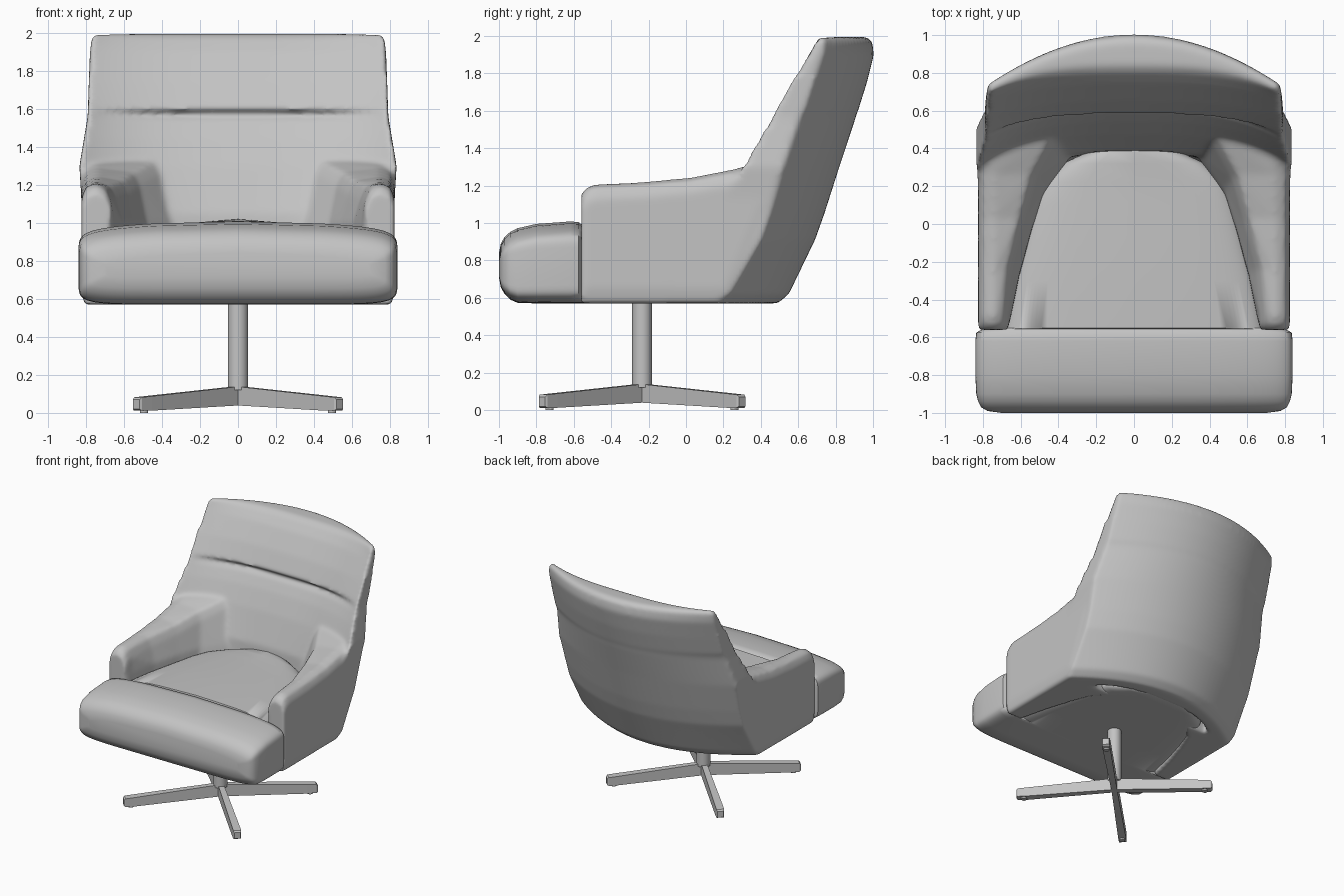
import bpy, bmesh, math
from mathutils import Matrix, Vector

if "Cube" in bpy.data.objects:
    bpy.data.objects.remove(bpy.data.objects["Cube"])

grey = bpy.data.materials.new("light grey")
grey.diffuse_color = (0.55, 0.55, 0.55, 1)
grey.use_nodes = True
grey.node_tree.nodes["Principled BSDF"].inputs["Base Color"].default_value = grey.diffuse_color


def finish(bm, name):
    bmesh.ops.recalc_face_normals(bm, faces=bm.faces)
    mesh = bpy.data.meshes.new(name)
    bm.to_mesh(mesh)
    bm.free()
    mesh.materials.append(grey)
    ob = bpy.data.objects.new(name, mesh)
    bpy.context.collection.objects.link(ob)
    return ob


def loft(bm, rings):
    """Skin a list of equal-length point rings and cap both ends."""
    vs = [[bm.verts.new(p) for p in r] for r in rings]
    n = len(vs[0])
    for a, b in zip(vs, vs[1:]):
        for i in range(n):
            j = (i + 1) % n
            bm.faces.new((a[i], a[j], b[j], b[i]))
    bm.faces.new(vs[0])
    bm.faces.new(vs[-1])


def smooth(ob, angle):
    bpy.ops.object.select_all(action='DESELECT')
    ob.select_set(True)
    bpy.context.view_layer.objects.active = ob
    bpy.ops.object.shade_smooth_by_angle(angle=math.radians(angle))


# Upholstered shell: curved backrest from horizontal slices
# (z, half width, outer y centre, outer y side, inner y centre, inner y side)
back_rows = [
    (0.57, 0.80, 0.49, 0.18, 0.36, -0.10), (0.62, 0.82, 0.55, 0.23, 0.38, -0.10),
    (0.91, 0.82, 0.69, 0.40, 0.38, 0.00), (1.05, 0.82, 0.74, 0.45, 0.39, 0.12),
    (1.30, 0.835, 0.82, 0.52, 0.475, 0.30), (1.45, 0.81, 0.87, 0.57, 0.54, 0.385),
    (1.54, 0.795, 0.90, 0.60, 0.59, 0.44), (1.575, 0.79, 0.91, 0.615, 0.64, 0.46),
    (1.60, 0.79, 0.92, 0.63, 0.58, 0.475), (1.75, 0.785, 0.967, 0.68, 0.65, 0.56),
    (1.90, 0.78, 1.005, 0.73, 0.74, 0.65), (1.97, 0.772, 0.995, 0.74, 0.80, 0.69),
    (1.995, 0.755, 0.965, 0.735, 0.84, 0.705)]
N = 32
ts = [-1 + 2 * i / N for i in range(N + 1)]
bm = bmesh.new()
rings = []
for z, w, oc, os, ic, si in back_rows:
    outer = [(w * t, os + (oc - os) * (1 - t * t), z) for t in ts]
    inner = [(w * t, si + (ic - si) * (1 - abs(t) ** 3), z) for t in reversed(ts)]
    rings.append(outer + inner)
loft(bm, rings)

# Arms: arched sections that lean back toward the backrest
# (y, lean, inner x at seat, top z)
arm_rows = [
    (-0.56, 0, 0.675, 1.16), (-0.53, 0, 0.66, 1.195), (-0.48, 0, 0.65, 1.21),
    (-0.30, 0.10, 0.605, 1.22), (-0.10, 0.20, 0.54, 1.245),
    (0.05, 0.30, 0.48, 1.29), (0.18, 0.42, 0.35, 1.36)]
for s in (-1, 1):
    rings = []
    for y, lean, xi, top in arm_rows:
        xt = min(xi + 0.04, 0.665)
        sec = [(0.81, 0.57), (0.825, 0.65), (0.825, top - 0.08), (0.80, top - 0.02),
               (0.745, top), (xt + 0.03, top - 0.025), (xt, top - 0.09),
               (xi, 1.0), (xi, 0.57)]
        rings.append([(s * x, y + lean * (z - 0.57), z) for x, z in sec])
    loft(bm, rings)
shell = finish(bm, "back_and_arms")
m = shell.modifiers.new("merge", 'REMESH')
m.mode = 'VOXEL'
m.voxel_size = 0.016
m.use_smooth_shade = True
m = shell.modifiers.new("soften", 'SMOOTH')
m.factor = 0.5
m.iterations = 8

# Seat cushion: rounded sections from front to back, wide ahead of the arms
# (y, half width, bottom z, top z at the side)
seat_rows = [
    (-1.0, 0.70, 0.71, 0.80), (-0.99, 0.775, 0.655, 0.85), (-0.97, 0.81, 0.62, 0.885),
    (-0.94, 0.825, 0.59, 0.912), (-0.90, 0.835, 0.573, 0.932), (-0.80, 0.84, 0.57, 0.955),
    (-0.62, 0.84, 0.57, 0.968), (-0.575, 0.835, 0.57, 0.965), (-0.555, 0.80, 0.57, 0.95),
    (-0.55, 0.69, 0.57, 0.965), (-0.30, 0.64, 0.57, 0.97), (-0.10, 0.59, 0.57, 0.97),
    (0.10, 0.54, 0.57, 0.97), (0.22, 0.49, 0.57, 0.97), (0.32, 0.38, 0.57, 0.975),
    (0.38, 0.25, 0.57, 0.98), (0.41, 0.10, 0.58, 0.98)]


def power(v, e):
    return math.copysign(abs(v) ** e, v)


bm = bmesh.new()
rings = []
for y, w, lo, hi in seat_rows:
    ring = []
    for i in range(96):
        a = math.tau * i / 96
        u, v = power(math.cos(a), 0.25), power(math.sin(a), 0.25)
        z = (lo + hi) / 2 + v * (hi - lo) / 2
        if v > 0:
            z += 0.04 * v * (1 - u * u)
        ring.append((w * u, y, z))
    rings.append(ring)
loft(bm, rings)
smooth(finish(bm, "seat_cushion"), 50)

# Swivel post
HUB = Vector((0, -0.235, 0))
bpy.ops.mesh.primitive_cylinder_add(vertices=32, radius=0.053, depth=0.48,
                                    location=HUB + Vector((0, 0, 0.36)))
post = bpy.context.object
post.name = "swivel_post"
post.data.materials.append(grey)
smooth(post, 40)

# Star base: four tapered diagonal legs with small glides
for k in range(4):
    bm = bmesh.new()
    rings = []
    for x, w, lo, hi in ((0, 0.022, 0.04, 0.14), (0.67, 0.03, 0.012, 0.088),
                         (0.745, 0.03, 0.012, 0.082), (0.757, 0.024, 0.02, 0.07)):
        rings.append([(x, -w, lo), (x, w, lo), (x, w, hi), (x, -w, hi)])
    loft(bm, rings)
    bmesh.ops.create_cone(bm, cap_ends=True, segments=16, radius1=0.022, radius2=0.022,
                          depth=0.02, matrix=Matrix.Translation((0.70, 0, 0.01)))
    bm.transform(Matrix.Translation(HUB) @ Matrix.Rotation(math.radians(45 + 90 * k), 4, 'Z'))
    finish(bm, "base_leg_%d" % (k + 1))
